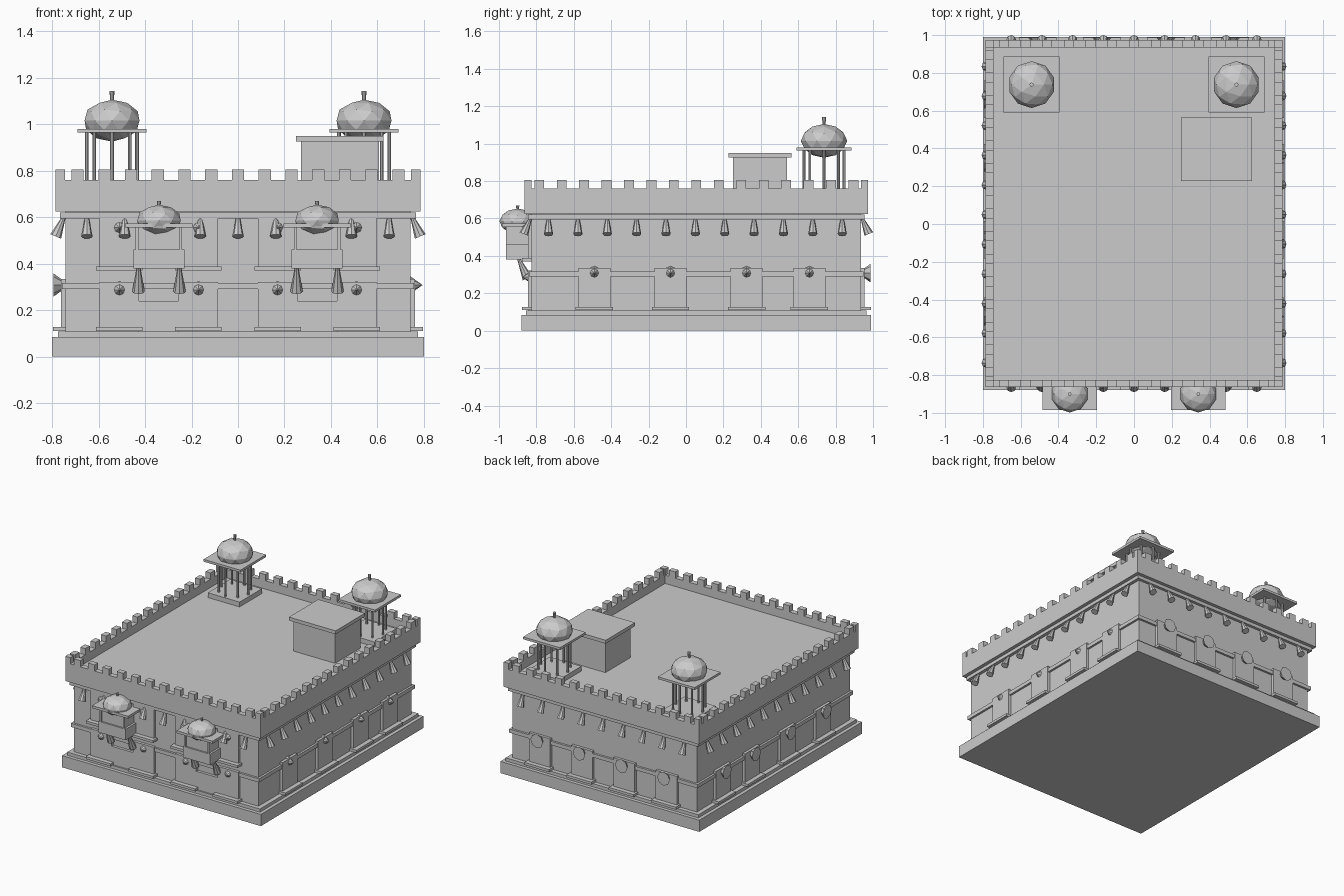
import bpy, bmesh
from math import cos, sin, pi
from mathutils import Vector, Matrix

if "Cube" in bpy.data.objects:
    bpy.data.objects.remove(bpy.data.objects["Cube"])

YC = 0.055           # centre of the building in y
HX, HY = 0.742, 0.88  # half sizes of the main wall


def part(name, fill):
    bm = bmesh.new()
    fill(bm)
    me = bpy.data.meshes.new(name)
    bm.to_mesh(me)
    bm.free()
    bpy.context.collection.objects.link(bpy.data.objects.new(name, me))


def box(bm, x0, x1, y0, y1, z0, z1):
    m = Matrix.Translation(((x0 + x1) / 2, (y0 + y1) / 2, (z0 + z1) / 2))
    s = Matrix.Diagonal((abs(x1 - x0), abs(y1 - y0), abs(z1 - z0), 1))
    bmesh.ops.create_cube(bm, size=1, matrix=m @ s)


def cone(bm, a, b, r1, r2, n=8):
    a, b = Vector(a), Vector(b)
    d = b - a
    m = Matrix.Translation((a + b) / 2) @ d.to_track_quat('Z', 'Y').to_matrix().to_4x4()
    bmesh.ops.create_cone(bm, cap_ends=True, segments=n, radius1=r1, radius2=r2,
                          depth=d.length, matrix=m)


def dome(bm, c, r, h):
    m = Matrix.Translation(c) @ Matrix.Diagonal((r, r, h, 1))
    bmesh.ops.create_icosphere(bm, subdivisions=2, radius=1, matrix=m)


def slab(name, hx, hy, z0, z1):
    part(name, lambda bm: box(bm, -hx, hx, YC - hy, YC + hy, z0, z1))


# stacked body of the building
slab("plinth", 0.80, 0.935, 0, 0.085)
slab("base_moulding", 0.775, 0.91, 0.085, 0.108)
slab("main_wall", HX, HY, 0.1, 0.63)
slab("middle_band", 0.757, 0.895, 0.29, 0.317)
slab("cornice", 0.765, 0.90, 0.595, 0.62)
slab("parapet_base", 0.785, 0.918, 0.625, 0.655)
slab("roof_deck", 0.748, 0.88, 0.65, 0.70)


# parapet walls with merlons
def parapet(bm):
    for s in (-1, 1):
        ye, xe = YC + s * 0.918, s * 0.785
        yi, xi = YC + s * 0.88, s * 0.745
        box(bm, -0.765, 0.765, ye, yi, 0.655, 0.76)
        box(bm, xe, xi, YC - 0.897, YC + 0.897, 0.655, 0.76)
        for i in range(-6, 7):
            box(bm, i * 0.115 - 0.026, i * 0.115 + 0.026, ye, yi, 0.76, 0.805)
        for i in range(-7, 8):
            y = YC + i * 0.12
            box(bm, xe, xi, y - 0.026, y + 0.026, 0.76, 0.805)
        for t in (-1, 1):
            box(bm, xe, xi, YC + t * 0.918, YC + t * 0.88, 0.655, 0.805)


part("parapet", parapet)

# wall sides: (axis, sign); at() turns along/outward distances into x, y
SIDES = {"front": (1, -1), "back": (1, 1), "right": (0, 1), "left": (0, -1)}
COLS = {"front": (-.51, -.17, .17, .51), "back": (-.51, -.17, .17, .51),
        "right": (-.49, -.083, .324, .66), "left": (-.49, -.083, .324, .66)}


def at(side, u, out, z):
    axis, s = SIDES[side]
    return (u, YC + s * (HY + out), z) if axis else (s * (HX + out), u, z)


def wall_box(bm, side, u, w, out, z0, z1):
    a, b = at(side, u - w, -0.01, z0), at(side, u + w, out, z1)
    box(bm, a[0], b[0], a[1], b[1], z0, z1)


def panels(side, zb, zt, zs):
    def fill(bm):
        for u in COLS[side]:
            wall_box(bm, side, u, 0.085, 0.02, zb, zt)
            wall_box(bm, side, u, 0.1, 0.053, zb - 0.005, zb + 0.013)
    part(side + "_window_panels", fill)

    # studs all share one axis direction, so back and left show the wide end
    def studs(bm):
        a, b = (0.052, -0.018) if side in ("back", "left") else (-0.018, 0.052)
        for u in COLS[side]:
            cone(bm, at(side, u, a, zs), at(side, u, b, zs), 0.05, 0)
    part(side + "_studs", studs)


for side in SIDES:
    front = side == "front"
    panels(side, 0.115, 0.322 if front else 0.335, 0.287 if front else 0.308)

    def brackets(bm):
        us = ([i * 0.1625 for i in range(-4, 5)] if SIDES[side][0]
              else [0.05 + i * 0.157 for i in range(-5, 6)])
        for u in us:
            cone(bm, at(side, u, 0.005, 0.605), at(side, u, 0.042, 0.517), 0.007, 0.025)
    part(side + "_brackets", brackets)
panels("front", 0.375, 0.6, 0.555)


# front doors and balconies
def balcony(cx):
    def body(bm):
        box(bm, cx - 0.11, cx + 0.11, -0.962, -0.82, 0.38, 0.46)
        box(bm, cx - 0.095, cx + 0.095, -0.95, -0.82, 0.46, 0.557)
        for s in (-1, 1):
            box(bm, cx + s * 0.088, cx + s * 0.1, -0.962, -0.95, 0.46, 0.557)

    def supports(bm):
        for s in (-1, 1):
            x = cx + s * 0.088
            cone(bm, (x, -0.895, 0.385), (x, -0.848, 0.28), 0.008, 0.027)

    def top(bm):
        dome(bm, (cx, -0.9, 0.585), 0.098, 0.068)
        cone(bm, (cx, -0.9, 0.64), (cx, -0.9, 0.67), 0.006, 0.009)
    part("balcony_body", body)
    part("balcony_supports", supports)
    part("balcony_dome", top)
    part("balcony_eave", lambda bm: box(bm, cx - .145, cx + .145, -0.985, -0.82, .555, .573))
    part("front_door", lambda bm: wall_box(bm, "front", cx, 0.087, 0.02, 0.1, 0.24))


# rooftop domed pavilions
def pavilion(cx, cy=0.738):
    def columns(bm):
        for i in range(8):
            x, y = cx + 0.108 * cos(i * pi / 4), cy + 0.108 * sin(i * pi / 4)
            cone(bm, (x, y, 0.73), (x, y, 0.967), 0.008, 0.008)

    def top(bm):
        dome(bm, (cx, cy, 1.015), 0.124, 0.09)
        cone(bm, (cx, cy, 1.09), (cx, cy, 1.142), 0.007, 0.011)
    part("pavilion_base", lambda bm: box(bm, cx - .128, cx + .128, cy - .128, cy + .128, .70, .735))
    part("pavilion_columns", columns)
    part("pavilion_eave", lambda bm: box(bm, cx - .148, cx + .148, cy - .148, cy + .148, .963, .98))
    part("pavilion_dome", top)


for s in (-1, 1):
    balcony(s * 0.34)
    pavilion(s * 0.542)

# stair house on the roof
part("stair_house", lambda bm: box(bm, 0.27, 0.606, 0.25, 0.54, 0.69, 0.925))
part("stair_house_roof", lambda bm: box(bm, 0.25, 0.626, 0.228, 0.565, 0.925, 0.95))
